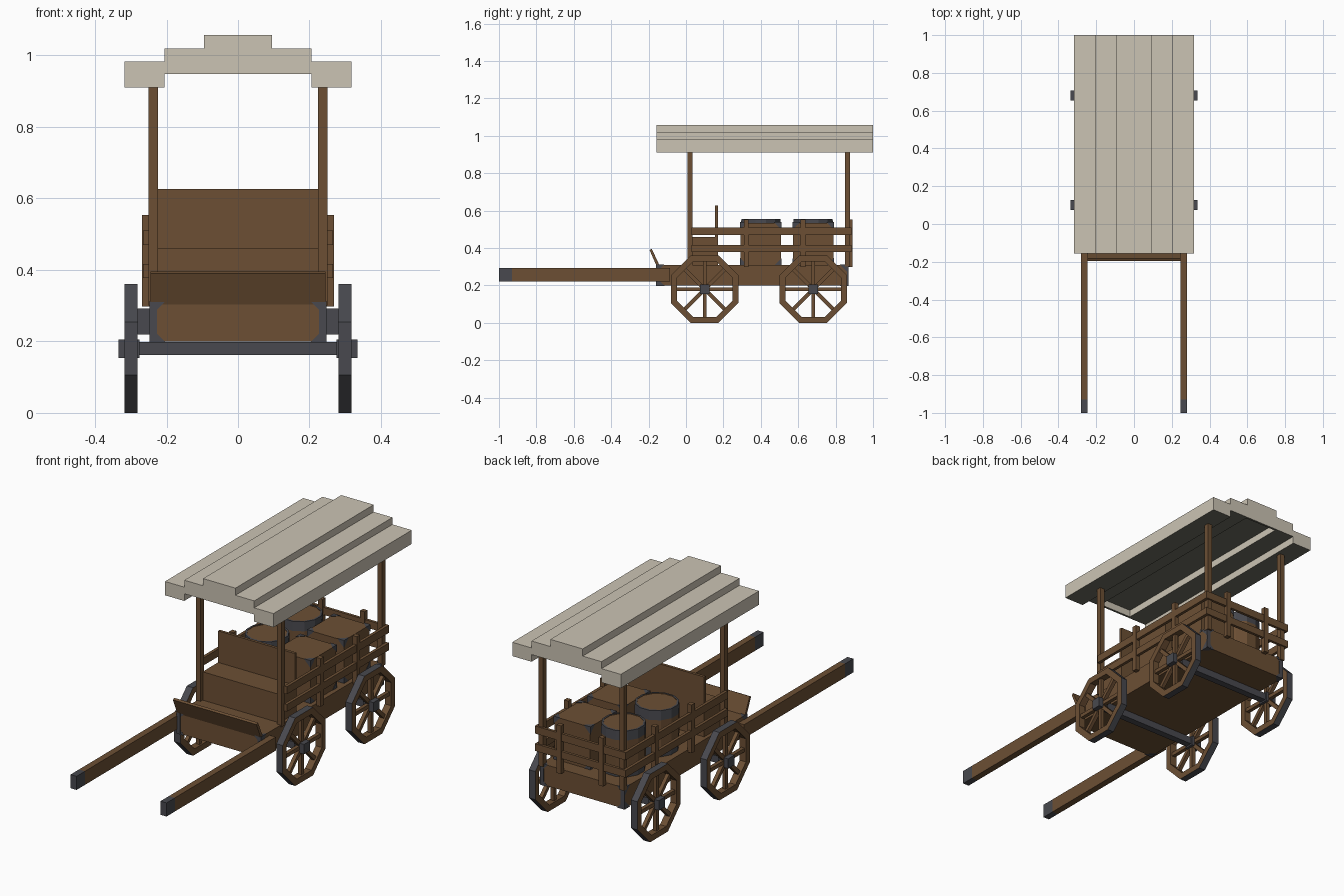
import bpy, bmesh, math
from mathutils import Vector, Matrix

cube = bpy.data.objects.get("Cube")
if cube:
    bpy.data.objects.remove(cube)


def material(name, rgb):
    m = bpy.data.materials.new(name)
    m.diffuse_color = (*rgb, 1)
    m.use_nodes = True
    bsdf = next(n for n in m.node_tree.nodes if n.type == 'BSDF_PRINCIPLED')
    bsdf.inputs["Base Color"].default_value = (*rgb, 1)
    return m


WOOD = material("brown wood", (0.15, 0.078, 0.034))
IRON = material("dark iron", (0.065, 0.066, 0.077))
CANVAS = material("pale canvas", (0.6, 0.55, 0.455))
LINING = material("dark lining", (0.15, 0.15, 0.115))


def finish(name, bm, *mats):
    bmesh.ops.recalc_face_normals(bm, faces=bm.faces)
    me = bpy.data.meshes.new(name)
    bm.to_mesh(me)
    bm.free()
    for m in mats:
        me.materials.append(m)
    ob = bpy.data.objects.new(name, me)
    bpy.context.collection.objects.link(ob)
    return ob


def add_box(bm, x, y, z):
    """Add a box spanning the given (low, high) ranges."""
    size = [b - a for a, b in (x, y, z)]
    mid = [(a + b) / 2 for a, b in (x, y, z)]
    mat = Matrix.Translation(mid) @ Matrix.Diagonal((*size, 1))
    return bmesh.ops.create_cube(bm, size=1, matrix=mat)["verts"]


def box(name, x, y, z, mat=WOOD):
    bm = bmesh.new()
    add_box(bm, x, y, z)
    return finish(name, bm, mat)


def pair(name, x, y, z, mat=WOOD):
    """Same box on the left (+x) and right (-x)."""
    return [box("left_" + name, x, y, z, mat),
            box("right_" + name, (-x[1], -x[0]), y, z, mat)]


def corner_caps(name, x, y, z, leg, out=0.003):
    """Iron triangular caps on all eight corners of a box."""
    bm = bmesh.new()
    for i in (0, 1):
        for j in (0, 1):
            for k in (0, 1):
                s = [2 * n - 1 for n in (i, j, k)]
                c = Vector((x[i] + out * s[0], y[j] + out * s[1], z[k] + out * s[2]))
                v = [bm.verts.new(c)]
                for a in range(3):
                    p = c.copy()
                    p[a] -= s[a] * leg
                    v.append(bm.verts.new(p))
                for f in ((0, 1, 2), (0, 2, 3), (0, 3, 1), (1, 3, 2)):
                    bm.faces.new([v[n] for n in f])
    finish(name, bm, IRON)


# Wagon bed with iron corners
BX, BY, BZ = (-0.245, 0.245), (-0.157, 0.865), (0.2, 0.31)
box("wagon_bed", BX, BY, BZ)
corner_caps("bed_corner_caps", BX, BY, BZ, 0.046)
pair("front_strap", (0.226, 0.247), (-0.161, -0.154), (0.2, 0.31), IRON)
pair("back_strap", (0.226, 0.247), (0.862, 0.869), (0.2, 0.31), IRON)

# Pulling shafts with iron tips
pair("shaft", (0.246, 0.281), (-0.93, -0.085), (0.22, 0.292))
pair("shaft_tip", (0.246, 0.281), (-1.0, -0.93), (0.22, 0.292), IRON)

# Tilted footboard
bm = bmesh.new()
profile = [(-0.157, 0.303), (-0.195, 0.39), (-0.183, 0.396), (-0.143, 0.31)]
face = bm.faces.new([bm.verts.new((-0.245, y, z)) for y, z in profile])
ext = bmesh.ops.extrude_face_region(bm, geom=[face])["geom"]
bmesh.ops.translate(bm, vec=(0.49, 0, 0),
                    verts=[g for g in ext if isinstance(g, bmesh.types.BMVert)])
finish("footboard", bm, WOOD)

# Driver bench
box("bench_seat", (-0.225, 0.225), (0.025, 0.17), (0.31, 0.46))
box("bench_back", (-0.225, 0.225), (0.155, 0.17), (0.46, 0.627))

# Roof posts
for label, y in (("front", 0.021), ("back", 0.863)):
    pair(label + "_post", (0.224, 0.25), (y - 0.014, y + 0.014), (0.3, 0.93))

# Stepped roof with closed ends; every underside is dark lining
RY = (-0.157, 1.0)
roof = pair("roof_eave", (0.205, 0.318), RY, (0.91, 0.983), CANVAS)
roof += pair("roof_middle", (0.095, 0.205), RY, (0.948, 1.02), CANVAS)
roof.append(box("roof_ridge", (-0.095, 0.095), RY, (0.985, 1.058), CANVAS))
for label, y in (("front", RY[0]), ("back", RY[1] - 0.012)):
    roof.append(box(label + "_roof_end", (-0.095, 0.095), (y, y + 0.012),
                    (0.948, 0.985), CANVAS))
for ob in roof:
    ob.data.materials.append(LINING)
    for p in ob.data.polygons:
        p.material_index = 1 if p.normal.z < -0.5 else 0

# Rails and stakes along the sides and tailgate
for level, z in (("lower", (0.378, 0.416)), ("upper", (0.47, 0.51))):
    pair(level + "_side_rail", (0.25, 0.266), (0.03, 0.885), z)
    box(level + "_tail_rail", (-0.25, 0.25), (0.87, 0.885), z)
for n, y in enumerate((0.322, 0.625)):
    pair(f"side_stake_{n + 1}", (0.243, 0.268), (y - 0.013, y + 0.013), (0.298, 0.553))
pair("tail_stake", (0.11, 0.136), (0.865, 0.889), (0.298, 0.553))


# Wheels: wooden octagonal rims with iron treads, spokes and hubs
def wheel(name, x0, x1, hub0, hub1, cy, cz=0.18):
    bm = bmesh.new()
    k = 1 / math.cos(math.pi / 8)
    rings = []
    for r, x in ((0.18, x0), (0.18, x1), (0.148, x1), (0.148, x0)):
        ring = []
        for i in range(8):
            a = math.pi / 8 + i * math.pi / 4
            ring.append(bm.verts.new((x, cy + r * k * math.cos(a), cz + r * k * math.sin(a))))
        rings.append(ring)
    for n in range(4):
        a, b = rings[n], rings[(n + 1) % 4]
        for i in range(8):
            j = (i + 1) % 8
            f = bm.faces.new((a[i], a[j], b[j], b[i]))
            f.material_index = 1 if n == 0 else 0
    xm = (x0 + x1) / 2
    for i in range(8):
        verts = add_box(bm, (xm - 0.01, xm + 0.01), (0.015, 0.155), (-0.01, 0.01))
        turn = Matrix.Translation((0, cy, cz)) @ Matrix.Rotation(i * math.pi / 4, 4, 'X')
        bmesh.ops.transform(bm, matrix=turn, verts=verts)
    hub = add_box(bm, (hub0, hub1), (cy - 0.026, cy + 0.026), (cz - 0.026, cz + 0.026))
    for f in {f for v in hub for f in v.link_faces}:
        f.material_index = 1
    finish(name, bm, WOOD, IRON)


for label, y in (("front", 0.1), ("back", 0.68)):
    box(label + "_axle", (-0.28, 0.28), (y - 0.018, y + 0.018), (0.162, 0.199), IRON)
    wheel(f"left_{label}_wheel", 0.281, 0.318, 0.275, 0.335, y)
    wheel(f"right_{label}_wheel", -0.318, -0.281, -0.335, -0.275, y)


# Barrels with iron hoops and flush wooden lids
def barrel(name, cx, cy, sides=12):
    bm = bmesh.new()
    profile = [(0.106, 0.31, 1), (0.108, 0.36, 0), (0.11, 0.43, 0), (0.11, 0.505, 1),
               (0.108, 0.555, 1), (0.098, 0.555, 0), (0.098, 0.552, 0)]
    rings = []
    for r, z, _ in profile:
        rings.append([bm.verts.new((cx + r * math.cos((i + 0.5) * math.tau / sides),
                                    cy + r * math.sin((i + 0.5) * math.tau / sides), z))
                      for i in range(sides)])
    for n in range(len(rings) - 1):
        for i in range(sides):
            j = (i + 1) % sides
            f = bm.faces.new((rings[n][i], rings[n][j], rings[n + 1][j], rings[n + 1][i]))
            f.material_index = profile[n][2]
    bm.faces.new(rings[0])
    bm.faces.new(rings[-1])
    finish(name, bm, WOOD, IRON)


# Cargo: crates on the left, barrels on the right
for label, y in (("front", 0.4), ("back", 0.68)):
    cx, cy, cz = (0.01, 0.22), (y - 0.108, y + 0.108), (0.31, 0.535)
    box(label + "_crate", cx, cy, cz)
    corner_caps(label + "_crate_caps", cx, cy, cz, 0.04)
    barrel(label + "_barrel", -0.11, y)
